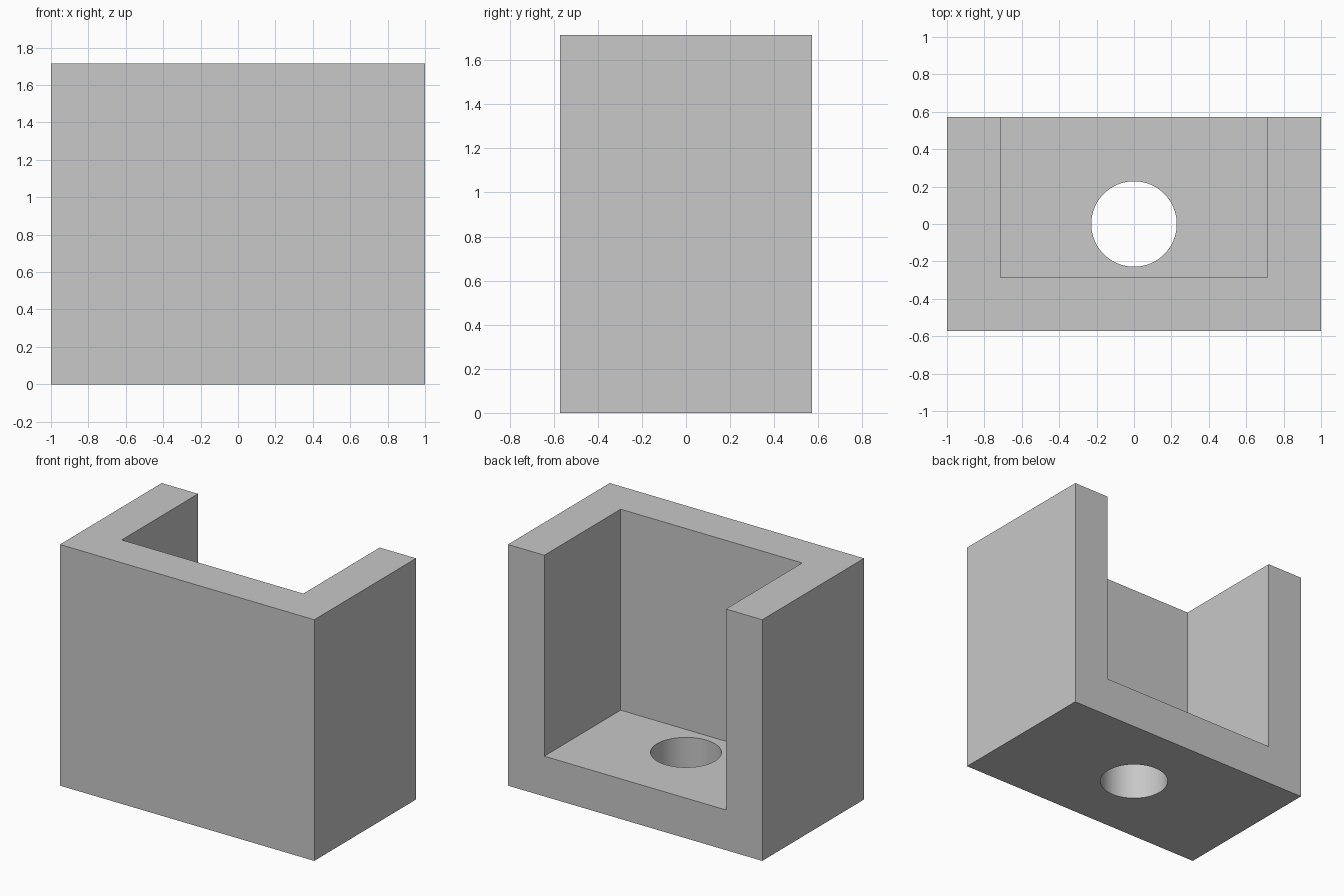
import bpy
import math

if "Cube" in bpy.data.objects:
    bpy.data.objects.remove(bpy.data.objects["Cube"], do_unlink=True)

UNIT = 2 / 14                      # the part is 14 x 8 x 12 units
WIDTH, DEPTH, HEIGHT = 14 * UNIT, 8 * UNIT, 12 * UNIT
WALL = 2 * UNIT
HOLE_RADIUS = 1.6 * UNIT
OVERLAP = 0.1                      # how far cutters reach past the surface

grey = bpy.data.materials.new("light_grey")
grey.use_nodes = True
colour = (0.58, 0.58, 0.58, 1)
grey.diffuse_color = colour
grey.node_tree.nodes["Principled BSDF"].inputs["Base Color"].default_value = colour


def box(name, low, high):
    """Box between two opposite corners."""
    centre = [(a + b) / 2 for a, b in zip(low, high)]
    bpy.ops.mesh.primitive_cube_add(size=1, location=centre)
    obj = bpy.context.object
    obj.name = name
    obj.scale = [b - a for a, b in zip(low, high)]
    bpy.ops.object.transform_apply(location=True, rotation=False, scale=True)
    obj.data.materials.append(grey)
    return obj


def cut(target, cutter):
    """Subtract the cutter from the target and discard it."""
    cutter.hide_render = True
    mod = target.modifiers.new("cut", "BOOLEAN")
    mod.operation = "DIFFERENCE"
    mod.solver = "EXACT"
    mod.object = cutter
    bpy.context.view_layer.objects.active = target
    bpy.ops.object.modifier_apply(modifier=mod.name)
    bpy.data.objects.remove(cutter, do_unlink=True)


# Solid block
bracket = box("bracket", (-WIDTH / 2, -DEPTH / 2, 0), (WIDTH / 2, DEPTH / 2, HEIGHT))

# Pocket open at the top and back, leaving floor, front wall and two side walls
cut(bracket, box("pocket_cutter",
                 (-WIDTH / 2 + WALL, -DEPTH / 2 + WALL, WALL),
                 (WIDTH / 2 - WALL, DEPTH / 2 + OVERLAP, HEIGHT + OVERLAP)))

# Round hole through the floor
bpy.ops.mesh.primitive_cylinder_add(vertices=96, radius=HOLE_RADIUS,
                                    depth=WALL + 2 * OVERLAP,
                                    location=(0, 0, WALL / 2))
hole = bpy.context.object
hole.name = "hole_cutter"
hole.data.materials.append(grey)
cut(bracket, hole)

# Smooth hole wall, crisp edges elsewhere
bpy.ops.object.select_all(action="DESELECT")
bracket.select_set(True)
bpy.context.view_layer.objects.active = bracket
bpy.ops.object.shade_smooth_by_angle(angle=math.radians(30))
